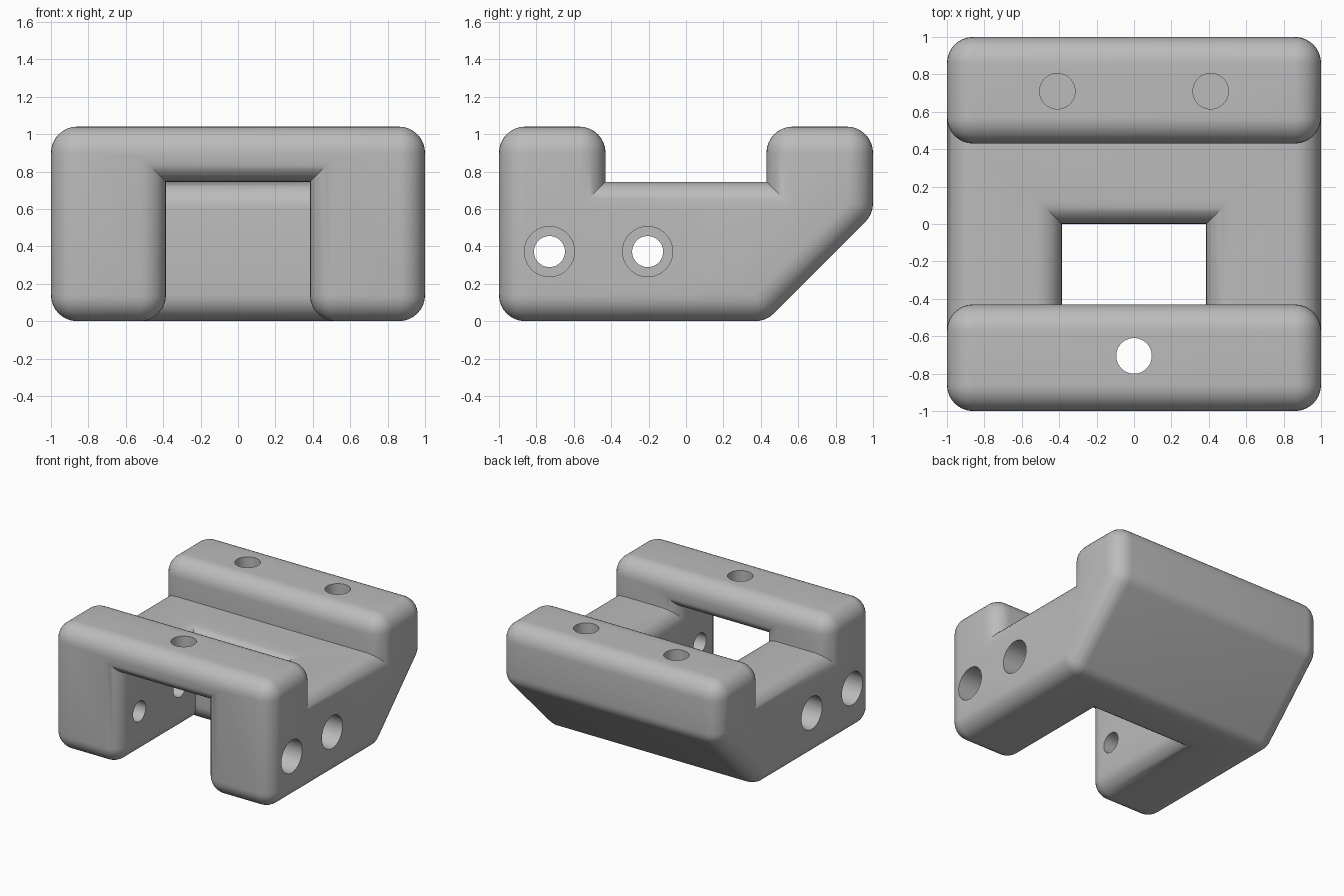
import bpy, bmesh, math
from mathutils import Vector, Matrix

cube = bpy.data.objects.get("Cube")
if cube:
    bpy.data.objects.remove(cube, do_unlink=True)

R = 0.14                       # radius of every rounded edge
OUT, TOP, LOW = 0.86, 0.9, R   # core limits, inset by R
FLOOR, LEG = 0.605, 0.525      # core height of the floor, inner core face of the legs

grey = bpy.data.materials.new("plain grey")
grey.use_nodes = True
color = (0.5, 0.5, 0.5, 1)
grey.diffuse_color = color
grey.node_tree.nodes["Principled BSDF"].inputs["Base Color"].default_value = color


def make_object(name, bm):
    mesh = bpy.data.meshes.new(name)
    bm.to_mesh(mesh)
    bm.free()
    mesh.materials.append(grey)
    obj = bpy.data.objects.new(name, mesh)
    bpy.context.collection.objects.link(obj)
    return obj


def rounded(name, profile, x0, x1):
    """Hull of balls at the corners of a convex side profile swept along x."""
    ball = bmesh.new()
    bmesh.ops.create_uvsphere(ball, u_segments=32, v_segments=16, radius=R)
    points = [v.co.copy() for v in ball.verts]
    ball.free()
    bm = bmesh.new()
    for x in (x0, x1):
        for y, z in profile:
            for p in points:
                bm.verts.new(p + Vector((x, y, z)))
    hull = bmesh.ops.convex_hull(bm, input=bm.verts)
    loose = {v for v in hull["geom_interior"] + hull["geom_unused"]
             if isinstance(v, bmesh.types.BMVert)}
    bmesh.ops.delete(bm, geom=list(loose), context="VERTS")
    bmesh.ops.recalc_face_normals(bm, faces=bm.faces)
    return make_object(name, bm)


def drill(name, centre, radius, depth, axis="Z"):
    bm = bmesh.new()
    turn = Matrix.Rotation(math.pi / 2, 4, "Y") if axis == "X" else Matrix()
    bmesh.ops.create_cone(bm, cap_ends=True, segments=48, radius1=radius,
                          radius2=radius, depth=depth,
                          matrix=Matrix.Translation(centre) @ turn)
    return make_object(name, bm)


def combine(target, other, operation):
    mod = target.modifiers.new(operation.lower(), "BOOLEAN")
    mod.operation, mod.solver, mod.object = operation, "MANIFOLD", other
    bpy.context.view_layer.objects.active = target
    bpy.ops.object.modifier_apply(modifier=mod.name)
    bpy.data.objects.remove(other, do_unlink=True)


# Side profiles; the lower rear corner is cut off at 45 degrees
SLOPE_Y, SLOPE_Z = 0.37, 0.63
slope = [(SLOPE_Y, LOW), (SLOPE_Y + FLOOR - LOW, FLOOR)]
leg = [(-OUT, LOW), (-OUT, FLOOR)] + slope
rear_block = [(R, LOW), (R, FLOOR)] + slope
rear_rail = [(0.57, SLOPE_Z - OUT + 0.57), (OUT, SLOPE_Z), (OUT, TOP), (0.57, TOP)]
post = [(-OUT, LOW), (-0.57, LOW), (-0.57, TOP), (-OUT, TOP)]
bridge = [(-OUT, 0.885), (-0.57, 0.885), (-0.57, TOP), (-OUT, TOP)]

# Solid body
body = rounded("bracket_body", rear_block, -OUT, OUT)
parts = [rounded("rear_rail", rear_rail, -OUT, OUT),
         rounded("front_bridge", bridge, -OUT, OUT)]
for side, x0, x1 in (("right", -OUT, -LEG), ("left", LEG, OUT)):
    parts += [rounded(side + "_leg", leg, x0, x1),
              rounded(side + "_post", post, x0, x1)]
for part in parts:
    combine(body, part, "UNION")

# Vertical holes: one through the bridge, two blind ones in the rear rail
holes = [drill("bridge_hole", (0, -0.705, 0.9), 0.095, 0.5)]
holes += [drill("rail_hole", (x, 0.71, 0.95), 0.095, 0.5) for x in (-0.41, 0.41)]

# Cross holes through both legs, counterbored from the outside
for y in (-0.73, -0.205):
    holes.append(drill("cross_hole", (0, y, 0.372), 0.083, 2.4, "X"))
    holes += [drill("counterbore", (s * 0.9, y, 0.372), 0.134, 0.5, "X") for s in (-1, 1)]
for hole in holes:
    combine(body, hole, "DIFFERENCE")

# Clean the flat areas, then shade smooth with sharp hole rims and inner corners
bm = bmesh.new()
bm.from_mesh(body.data)
bmesh.ops.remove_doubles(bm, verts=bm.verts, dist=0.0002)
bmesh.ops.dissolve_limit(bm, angle_limit=0.01, verts=bm.verts, edges=bm.edges)
bm.to_mesh(body.data)
bm.free()
bpy.ops.object.select_all(action="DESELECT")
body.select_set(True)
bpy.context.view_layer.objects.active = body
bpy.ops.object.shade_smooth_by_angle(angle=math.radians(30))
